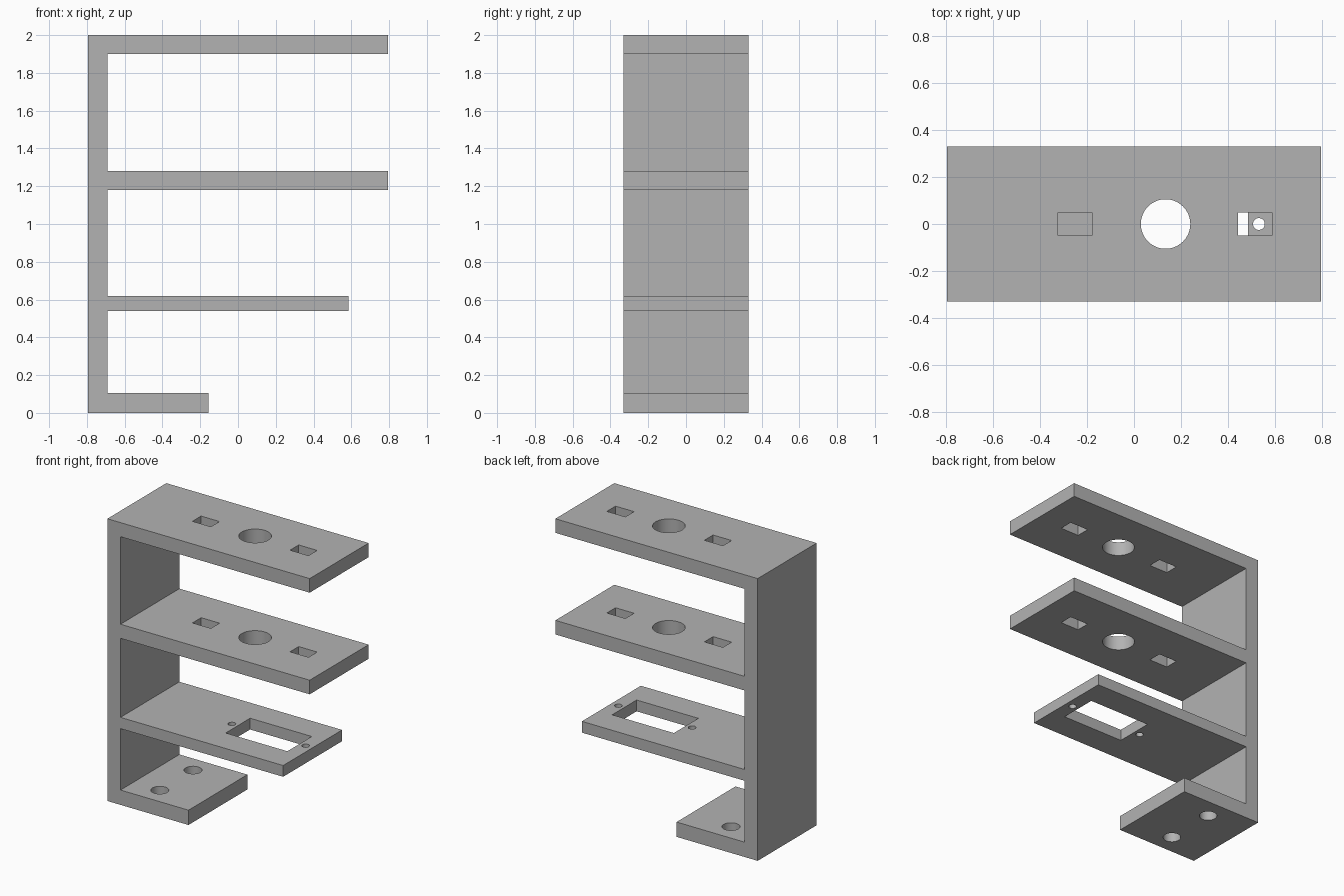
import bpy, bmesh, math
from mathutils import Matrix

if "Cube" in bpy.data.objects:
    bpy.data.objects.remove(bpy.data.objects["Cube"], do_unlink=True)

LEFT, INNER, HALF_DEPTH = -0.793, -0.69, 0.33

# Shelves from bottom to top: (underside, top, free end)
SHELVES = [(0, 0.105, -0.157), (0.54, 0.62, 0.585), (1.18, 1.28, 0.793), (1.9, 2.0, 0.793)]

grey = bpy.data.materials.new("light grey")
grey.use_nodes = True
colour = (0.45, 0.45, 0.45, 1)
grey.diffuse_color = colour
grey.node_tree.nodes["Principled BSDF"].inputs["Base Color"].default_value = colour


def new_object(name, bm):
    bmesh.ops.recalc_face_normals(bm, faces=bm.faces)
    mesh = bpy.data.meshes.new(name)
    bm.to_mesh(mesh)
    bm.free()
    obj = bpy.data.objects.new(name, mesh)
    bpy.context.collection.objects.link(obj)
    return obj


# Bracket: comb-shaped side profile, extruded front to back
outline = [(LEFT, 2.0), (LEFT, 0)]
for i, (low, high, end) in enumerate(SHELVES):
    if i > 0:
        outline.append((INNER, low))
    outline += [(end, low), (end, high)]
    if i < len(SHELVES) - 1:
        outline.append((INNER, high))
bm = bmesh.new()
side = bm.faces.new([bm.verts.new((x, -HALF_DEPTH, z)) for x, z in outline])
extruded = bmesh.ops.extrude_face_region(bm, geom=[side])["geom"]
bmesh.ops.translate(bm, vec=(0, 2 * HALF_DEPTH, 0),
                    verts=[v for v in extruded if isinstance(v, bmesh.types.BMVert)])
bracket = new_object("shelf_bracket", bm)
bracket.data.materials.append(grey)

# Cutters for all the holes, none overlapping
cuts = bmesh.new()


def round_hole(shelf, x, y, radius, sides=48):
    low, high, _ = SHELVES[shelf]
    bmesh.ops.create_cone(cuts, cap_ends=True, segments=sides, radius1=radius, radius2=radius,
                          depth=high - low + 0.1,
                          matrix=Matrix.Translation((x, y, (low + high) / 2)))


def slot(shelf, x, width, depth):
    low, high, _ = SHELVES[shelf]
    bmesh.ops.create_cube(cuts, size=1, matrix=Matrix.Translation((x, 0, (low + high) / 2))
                          @ Matrix.Diagonal((width, depth, high - low + 0.1, 1)))


# Base: two mounting holes
for y in (-0.186, 0.186):
    round_hole(0, -0.483, y, 0.058)
# Lower shelf: rectangular opening with a screw hole at each end
slot(1, 0.241, 0.484, 0.274)
for x in (-0.048, 0.53):
    round_hole(1, x, 0, 0.025, 32)
# Two upper shelves: central bore between two slots
for shelf in (2, 3):
    round_hole(shelf, 0.134, 0, 0.105, 64)
    for x in (-0.251, 0.514):
        slot(shelf, x, 0.145, 0.097)

cutter = new_object("hole_cutter", cuts)
cutter.hide_render = True
cut = bracket.modifiers.new("holes", "BOOLEAN")
cut.operation = "DIFFERENCE"
cut.solver = "EXACT"
cut.object = cutter

# Apply the cut, drop the helper and smooth the bores
for obj in bpy.context.selected_objects:
    obj.select_set(False)
bracket.select_set(True)
bpy.context.view_layer.objects.active = bracket
bpy.ops.object.modifier_apply(modifier=cut.name)
bpy.data.objects.remove(cutter, do_unlink=True)
bpy.ops.object.shade_smooth_by_angle(angle=math.radians(30))
